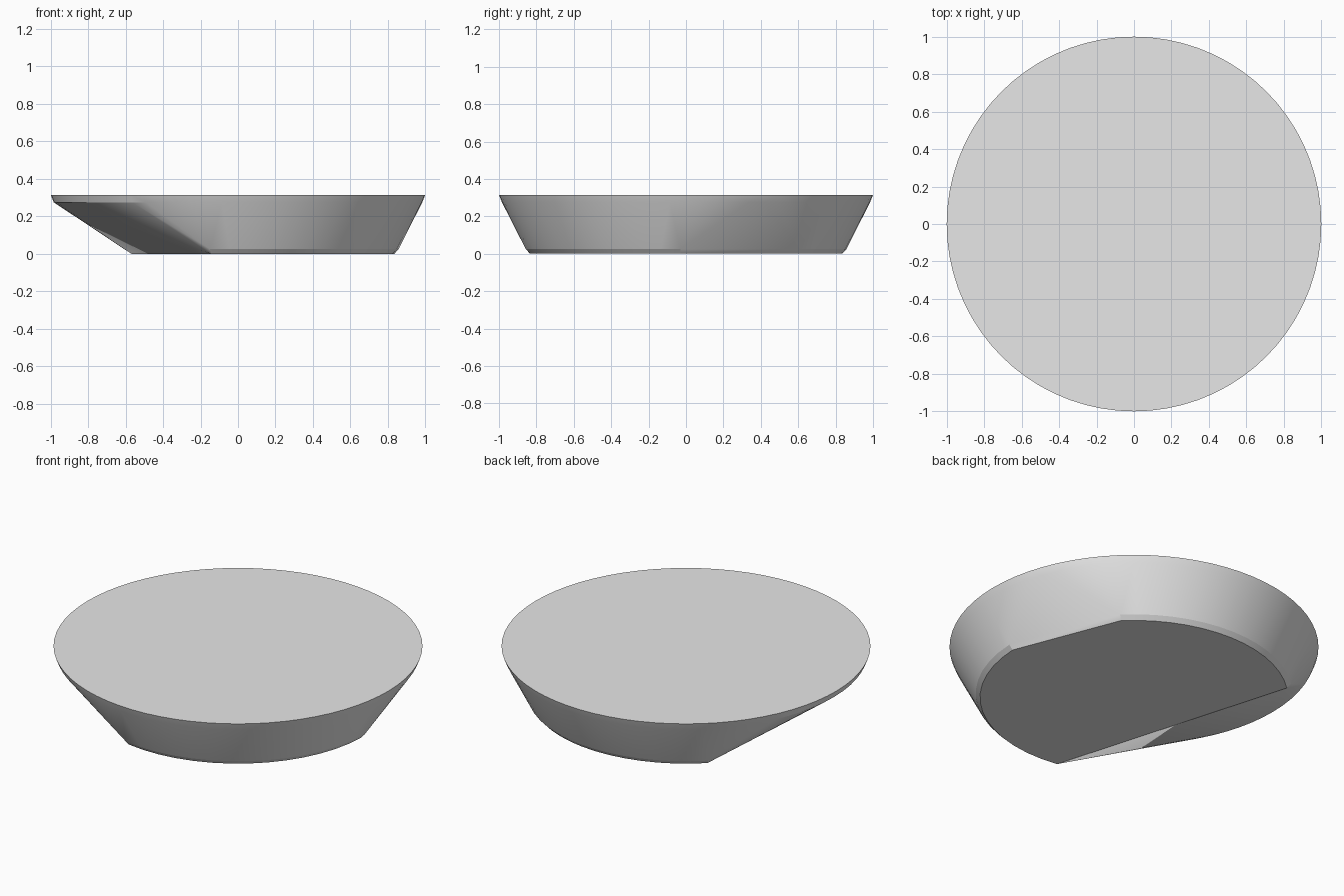
import bpy
import bmesh
from math import cos, sin, radians

cube = bpy.data.objects.get("Cube")
if cube:
    bpy.data.objects.remove(cube, do_unlink=True)


def make_material(name, value):
    mat = bpy.data.materials.new(name)
    mat.use_nodes = True
    colour = (value, value, value, 1)
    mat.diffuse_color = colour
    mat.node_tree.nodes["Principled BSDF"].inputs["Base Color"].default_value = colour
    return mat


def add_arc(bm, radius, z, start, end, steps):
    for i in range(steps + 1):
        a = radians(start + (end - start) * i / steps)
        bm.verts.new((radius * cos(a), radius * sin(a), z))


bm = bmesh.new()

# Full round rim, with a slightly rounded lip below it
add_arc(bm, 1.0, 0.315, 0, 355, 71)
add_arc(bm, 0.984, 0.275, 0, 355, 71)

# Underside: two arcs, leaving a wide and a narrow straight cut between them
for start, end in ((45, 133), (260, 358)):
    add_arc(bm, 0.858, 0.025, start, end, 14)
    add_arc(bm, 0.835, 0.0, start, end, 14)

# Wrap the rings in one convex skin, which forms the sloping cut facets
hull = bmesh.ops.convex_hull(bm, input=bm.verts[:])
spare = {g for g in hull["geom_interior"] + hull["geom_unused"]
         if isinstance(g, bmesh.types.BMVert)}
bmesh.ops.delete(bm, geom=list(spare), context="VERTS")
bmesh.ops.dissolve_limit(bm, angle_limit=radians(0.5), verts=bm.verts[:], edges=bm.edges[:])
bmesh.ops.recalc_face_normals(bm, faces=bm.faces[:])

mesh = bpy.data.meshes.new("tapered_disc")
bm.to_mesh(mesh)
bm.free()
mesh.materials.append(make_material("light_grey", 0.8))
disc = bpy.data.objects.new("tapered_disc", mesh)
bpy.context.collection.objects.link(disc)

# Smooth flank with crisp top and bottom edges
bpy.ops.object.select_all(action="DESELECT")
disc.select_set(True)
bpy.context.view_layer.objects.active = disc
bpy.ops.object.shade_smooth_by_angle(angle=radians(15))
